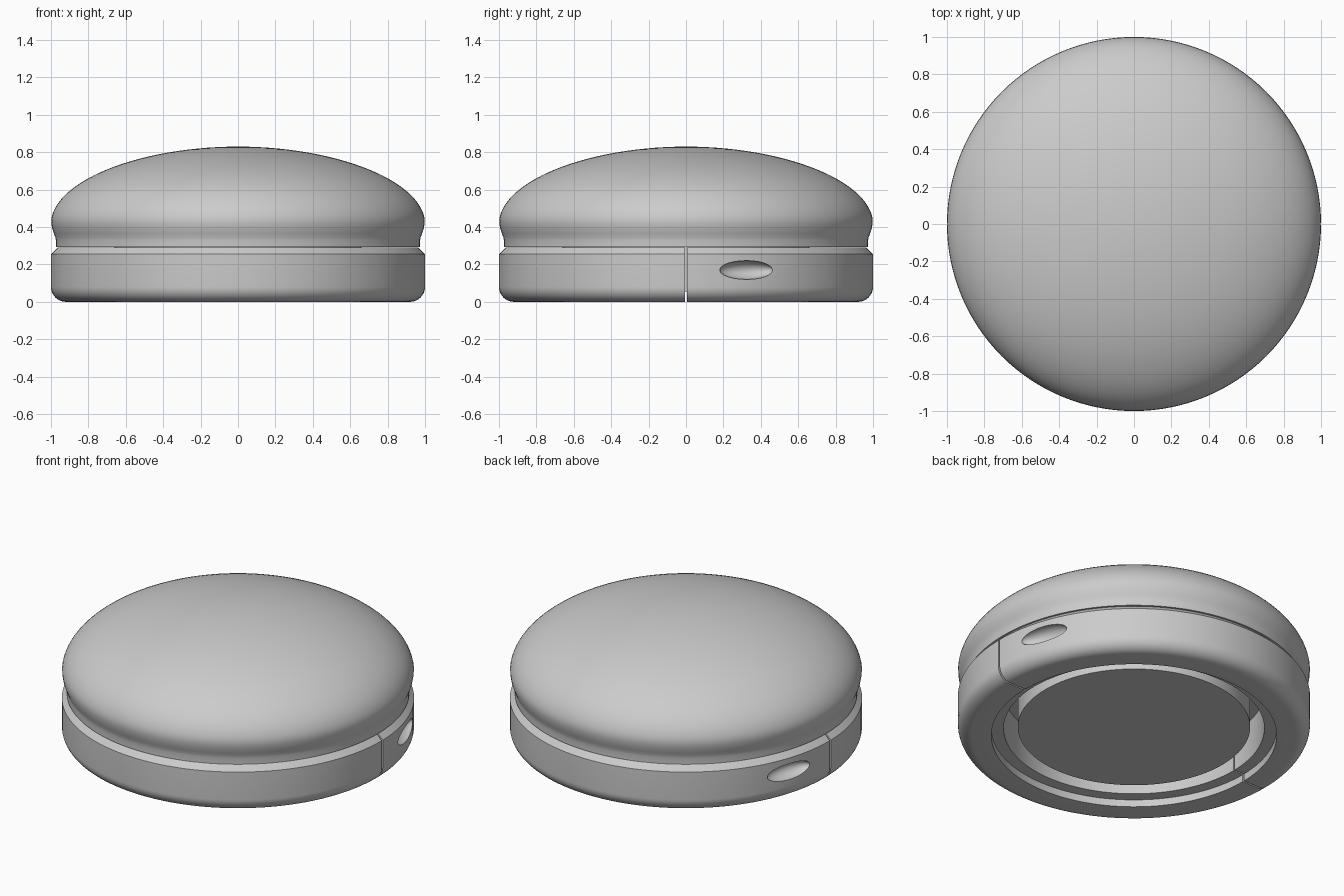
import bpy, bmesh, math
from mathutils import Vector, Matrix

if "Cube" in bpy.data.objects:
    bpy.data.objects.remove(bpy.data.objects["Cube"])

SEG = 128


def lathe(name, profile, closed):
    """Revolve an (r, z) profile around z."""
    bm = bmesh.new()
    verts = [bm.verts.new((r, 0, z)) for r, z in profile]
    edges = [bm.edges.new(p) for p in zip(verts, verts[1:])]
    if closed:
        edges.append(bm.edges.new((verts[-1], verts[0])))
    bmesh.ops.spin(bm, geom=verts + edges, cent=(0, 0, 0), axis=(0, 0, 1),
                   angle=math.tau, steps=SEG, use_duplicate=False)
    bmesh.ops.remove_doubles(bm, verts=bm.verts, dist=1e-5)
    bmesh.ops.recalc_face_normals(bm, faces=bm.faces)
    return finish(name, bm)


def finish(name, bm):
    mesh = bpy.data.meshes.new(name)
    bm.to_mesh(mesh)
    bm.free()
    ob = bpy.data.objects.new(name, mesh)
    bpy.context.collection.objects.link(ob)
    return ob


def activate(ob):
    bpy.ops.object.select_all(action='DESELECT')
    ob.select_set(True)
    bpy.context.view_layer.objects.active = ob


def cut(ob, cutter):
    cutter.hide_render = True
    mod = ob.modifiers.new("cut", 'BOOLEAN')
    mod.operation = 'DIFFERENCE'
    mod.solver = 'EXACT'
    mod.object = cutter
    activate(ob)
    bpy.ops.object.modifier_apply(modifier=mod.name)
    bpy.data.objects.remove(cutter)


# Domed cap: flattened dome, soft waist, and a plug reaching down inside the ring
dome = []
for i in range(29):
    t = math.pi / 2 * i / 28
    dome.append((math.sin(t) ** (2 / 1.95), 0.42 + 0.41 * max(math.cos(t), 0) ** (2 / 1.95)))
dome[0], dome[-1] = (0, 0.83), (0.998, 0.42)
waist = [(0.993, 0.39), (0.984, 0.365), (0.977, 0.345), (0.974, 0.33), (0.974, 0.292)]
plug = [(0.66, 0.292), (0.66, 0.055), (0, 0.055)]
cap = lathe("domed_cap", dome + waist + plug, False)

# Base ring: rounded lower edge, chamfered upper edge, stepped opening below
fillet = [(0.92 + 0.08 * math.cos(a), 0.08 - 0.08 * math.sin(a))
          for a in (math.pi / 2 * i / 10 for i in range(11))]
ring = lathe("base_ring", [(0.74, 0.29), (0.965, 0.29), (1.0, 0.255)] + fillet
             + [(0.81, 0), (0.81, 0.045), (0.74, 0.045)], True)

# Thin seam splitting the ring into front and back halves
bm = bmesh.new()
bmesh.ops.create_cube(bm, size=1, matrix=Matrix.Diagonal((3, 0.01, 2, 1)))
cut(ring, finish("seam_cutter", bm))

# Finger dimple on each side, behind the seam
for side in (1, -1):
    a = math.asin(0.325)
    angle = a if side > 0 else math.pi - a
    bm = bmesh.new()
    bmesh.ops.create_uvsphere(
        bm, u_segments=40, v_segments=24, radius=1,
        matrix=Matrix.Rotation(angle, 4, 'Z') @ Matrix.Translation((0.995, 0, 0.17))
        @ Matrix.Diagonal((0.06, 0.15, 0.05, 1)))
    cut(ring, finish("dimple_cutter", bm))

for ob in (cap, ring):
    activate(ob)
    bpy.ops.object.shade_smooth_by_angle(angle=math.radians(30))
